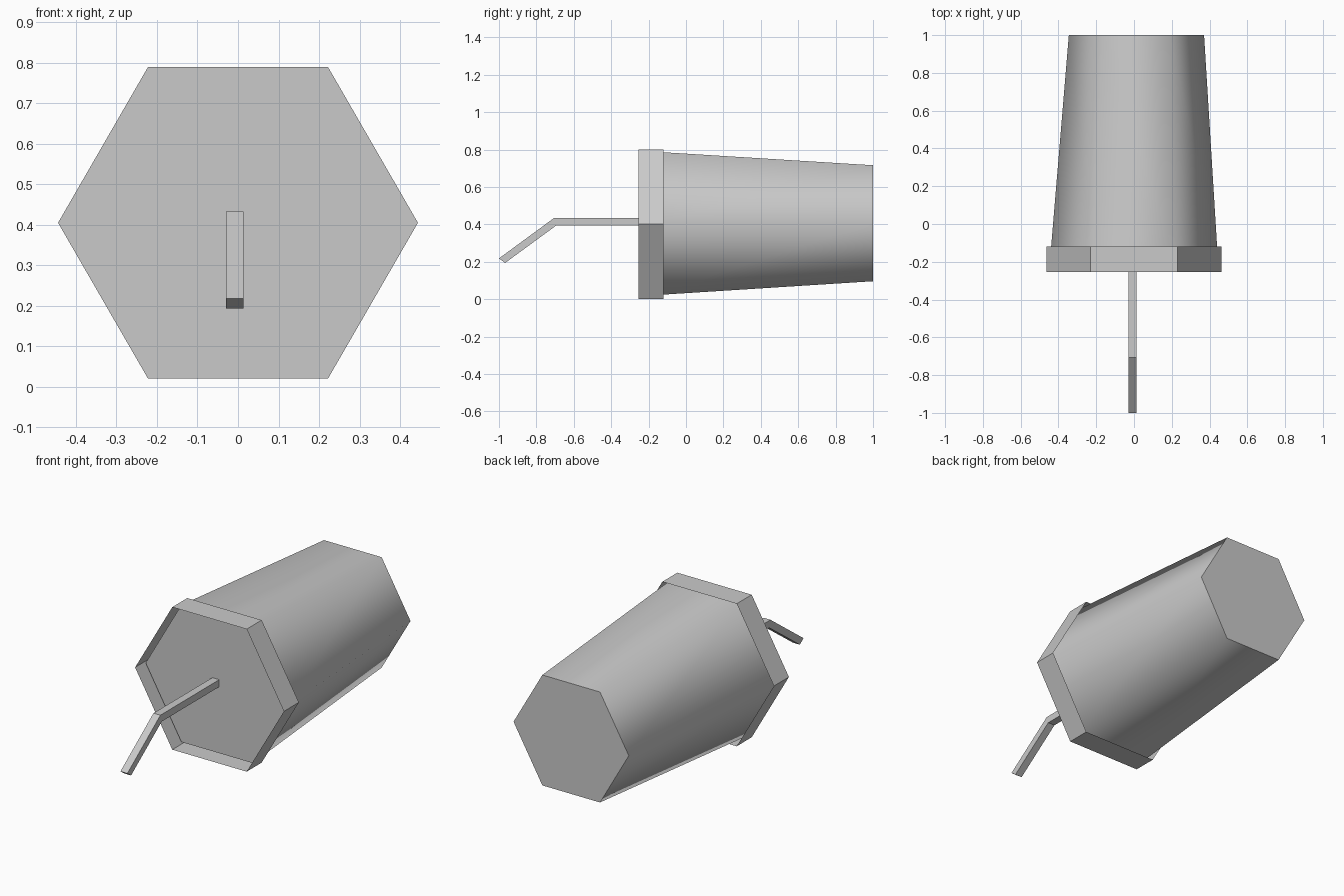
import bpy
import bmesh
from math import cos, sin, pi, radians

cube = bpy.data.objects.get("Cube")
if cube:
    bpy.data.objects.remove(cube, do_unlink=True)

grey = bpy.data.materials.new("plain grey")
grey.use_nodes = True
grey.diffuse_color = (0.59, 0.59, 0.59, 1)
grey.node_tree.nodes["Principled BSDF"].inputs["Base Color"].default_value = grey.diffuse_color


def hexagon(x, y, z, radius):
    """Ring of six points facing along y, with a corner on each side."""
    return [(x + radius * cos(i * pi / 3), y, z + radius * sin(i * pi / 3)) for i in range(6)]


def loft(name, rings, capped=True, smooth=False):
    """Skin a list of equal rings, optionally closing both ends."""
    bm = bmesh.new()
    loops = [[bm.verts.new(p) for p in ring] for ring in rings]
    count = len(loops[0])
    for a, b in zip(loops, loops[1:]):
        for i in range(count):
            j = (i + 1) % count
            bm.faces.new((a[i], b[i], b[j], a[j]))
    if capped:
        bm.faces.new(loops[0])
        bm.faces.new(loops[-1][::-1])
    bmesh.ops.recalc_face_normals(bm, faces=bm.faces)
    mesh = bpy.data.meshes.new(name)
    bm.to_mesh(mesh)
    bm.free()
    mesh.materials.append(grey)
    obj = bpy.data.objects.new(name, mesh)
    bpy.context.collection.objects.link(obj)
    if smooth:
        bpy.ops.object.select_all(action='DESELECT')
        obj.select_set(True)
        bpy.context.view_layer.objects.active = obj
        bpy.ops.object.shade_smooth_by_angle(angle=radians(70))
    return obj


# Tapered six-sided body, softly shaded around, with flat ends
loft("body", [hexagon(0, -0.185, 0.405, 0.444), hexagon(0.013, 1, 0.406, 0.358)], smooth=True)

# Thin open band standing just clear of the body's front end
loft("rim_band", [hexagon(0, -0.253, 0.401, 0.462), hexagon(0, -0.12, 0.401, 0.462)], capped=False)

# Bent square handle: upper and lower points of each section
sections = [(-0.18, 0.433, -0.18, 0.393),
            (-0.707, 0.433, -0.695, 0.393),
            (-1, 0.218, -0.967, 0.194)]
left, right = 0.013, -0.03
loft("handle", [[(left, y1, z1), (right, y1, z1), (right, y2, z2), (left, y2, z2)]
                for y1, z1, y2, z2 in sections])
